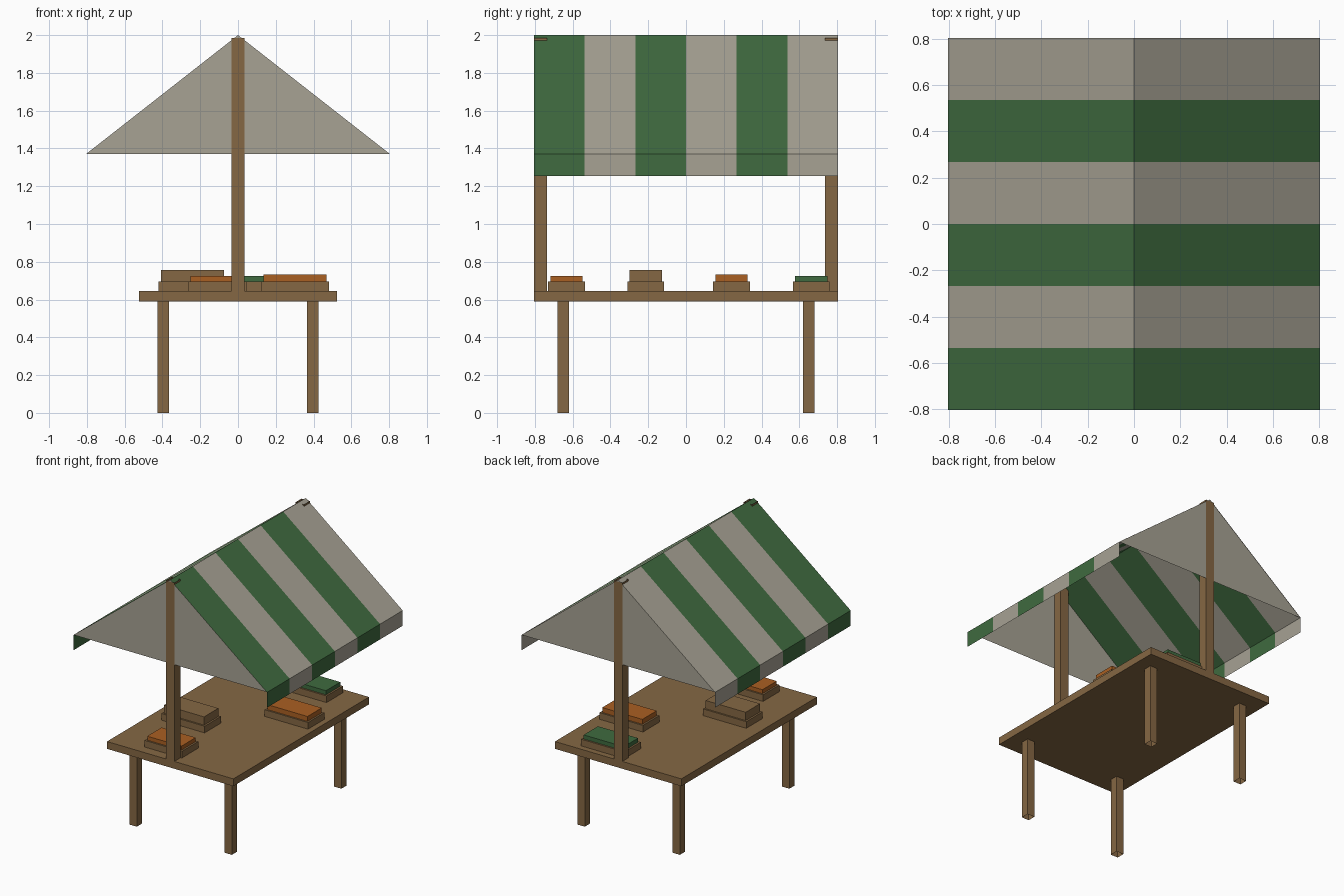
import bpy
import bmesh

cube = bpy.data.objects.get("Cube")
if cube:
    bpy.data.objects.remove(cube, do_unlink=True)


def material(name, rgb):
    mat = bpy.data.materials.new(name)
    mat.use_nodes = True
    mat.diffuse_color = (*rgb, 1)
    mat.node_tree.nodes["Principled BSDF"].inputs["Base Color"].default_value = (*rgb, 1)
    return mat


WOOD = material("brown wood", (0.235, 0.137, 0.057))
CREAM = material("cream cloth", (0.385, 0.36, 0.295))
GREEN = material("green", (0.05, 0.145, 0.05))
ORANGE = material("orange", (0.40, 0.115, 0.016))


def finish(name, bm, *mats):
    mesh = bpy.data.meshes.new(name)
    bm.to_mesh(mesh)
    bm.free()
    for mat in mats:
        mesh.materials.append(mat)
    obj = bpy.data.objects.new(name, mesh)
    bpy.context.collection.objects.link(obj)
    return obj


def box(name, center, size, z0, z1, mat, open_ends=False):
    """Box standing on z0; open_ends leaves a hollow square tube."""
    bm = bmesh.new()
    bmesh.ops.create_cube(bm, size=1)
    for v in bm.verts:
        v.co.x = center[0] + v.co.x * size[0]
        v.co.y = center[1] + v.co.y * size[1]
        v.co.z = z1 if v.co.z > 0 else z0
    if open_ends:
        ends = [f for f in bm.faces if abs(f.normal.z) > 0.9]
        bmesh.ops.delete(bm, geom=ends, context='FACES_ONLY')
    return finish(name, bm, mat)


HALF = 0.805       # half depth of table and canopy
TABLE_TOP = 0.645
EAVE, RIDGE, HEM = 1.37, 2.0, 1.255

# Table and its legs
box("table_top", (0, 0), (1.05, 2 * HALF), 0.59, TABLE_TOP, WOOD)
for y, end in ((-1, "front"), (1, "back")):
    for x, side in ((-1, "right"), (1, "left")):
        box(f"{end}_{side}_leg", (x * 0.395, y * 0.65), (0.06, 0.06), 0, 0.59, WOOD, True)
    # Canopy pole
    box(f"{end}_pole", (0, y * 0.77), (0.07, 0.07), TABLE_TOP, 1.986, WOOD, True)
    # Cloth gable
    bm = bmesh.new()
    corners = [(-HALF, EAVE), (HALF, EAVE), (0, RIDGE)]
    gable = bm.faces.new([bm.verts.new((cx, y * 0.802, cz)) for cx, cz in corners])
    if y > 0:
        gable.normal_flip()
    finish(f"{end}_gable", bm, CREAM)

# Striped canopy: cloth profile swept along y in equal stripes
STRIPES = 6
profile = [(-HALF, HEM), (-HALF, EAVE), (0, RIDGE), (HALF, EAVE), (HALF, HEM)]
bm = bmesh.new()
rows = [[bm.verts.new((x, -HALF + 2 * HALF * i / STRIPES, z)) for x, z in profile]
        for i in range(STRIPES + 1)]
for i in range(STRIPES):
    for j in range(len(profile) - 1):
        face = bm.faces.new((rows[i][j], rows[i][j + 1], rows[i + 1][j + 1], rows[i + 1][j]))
        face.material_index = i % 2
bmesh.ops.recalc_face_normals(bm, faces=bm.faces[:])
if next(f for f in bm.faces if abs(f.normal.z) > 0.1).normal.z < 0:
    bmesh.ops.reverse_faces(bm, faces=bm.faces[:])
finish("striped_canopy", bm, GREEN, CREAM)

# Crates with goods: centre, crate width, top of goods, colour
stacks = [
    ("front_orange", (-0.11, -0.633), 0.31, 0.725, ORANGE),
    ("middle_brown", (-0.24, -0.213), 0.36, 0.757, WOOD),
    ("middle_orange", (0.302, 0.24), 0.36, 0.732, ORANGE),
    ("back_green", (0.16, 0.663), 0.36, 0.726, GREEN),
]
for name, center, width, top, mat in stacks:
    box(f"{name}_crate", center, (width, 0.195), TABLE_TOP, 0.695, WOOD)
    box(f"{name}_goods", center, (width - 0.027, 0.17), 0.695, top, mat)
